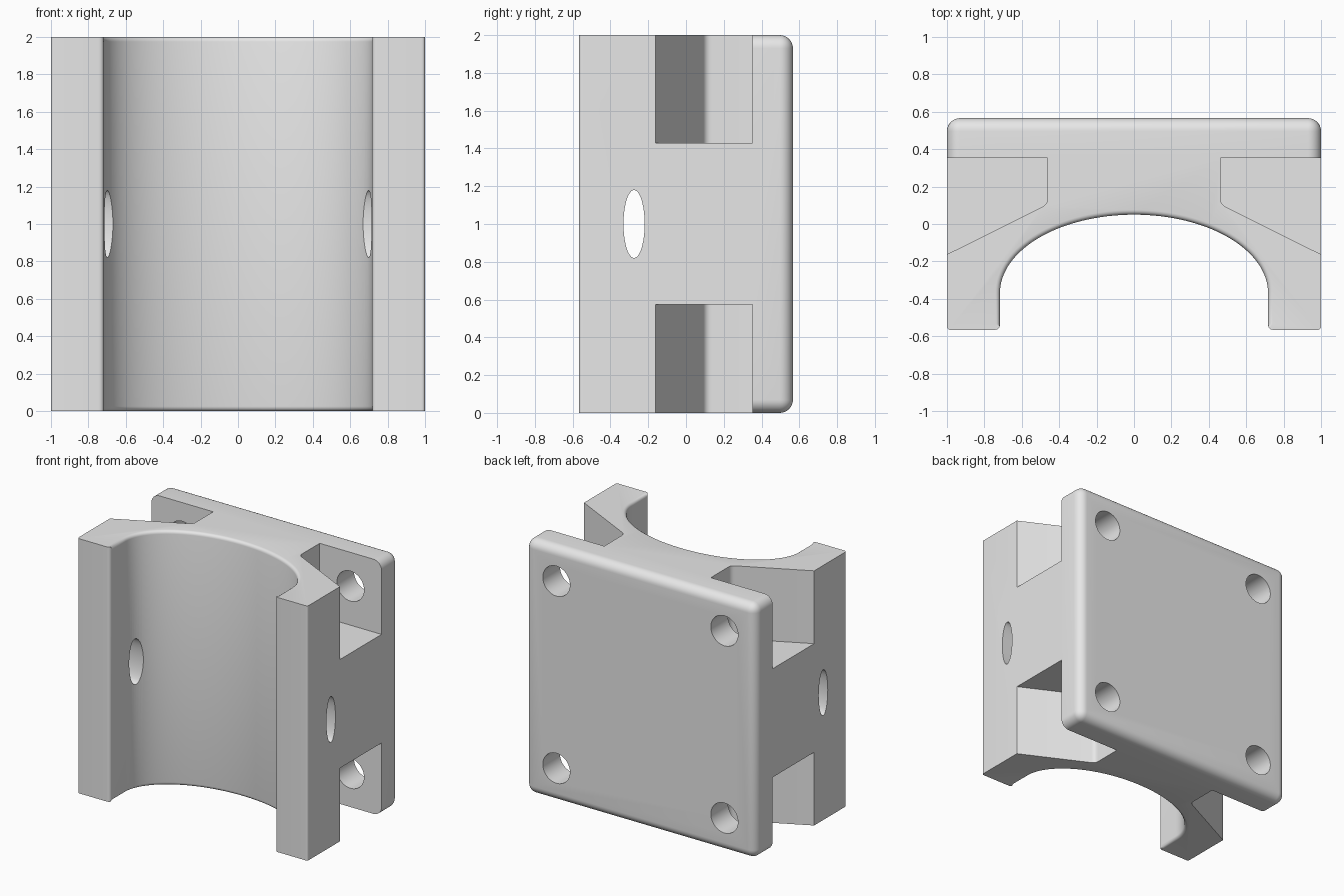
import bpy, bmesh, math
from mathutils import Vector, Matrix

cube = bpy.data.objects.get("Cube")
if cube:
    bpy.data.objects.remove(cube, do_unlink=True)

HALF_DEPTH = 0.566
HEIGHT = 2.0

grey = bpy.data.materials.new("light_grey")
grey.use_nodes = True
grey.diffuse_color = (0.8, 0.8, 0.8, 1)
grey.node_tree.nodes["Principled BSDF"].inputs["Base Color"].default_value = (0.8, 0.8, 0.8, 1)


def make_object(name, bm):
    bmesh.ops.recalc_face_normals(bm, faces=bm.faces[:])
    mesh = bpy.data.meshes.new(name)
    bm.to_mesh(mesh)
    bm.free()
    mesh.materials.append(grey)
    obj = bpy.data.objects.new(name, mesh)
    bpy.context.collection.objects.link(obj)
    return obj


def prism(points, z0, z1):
    """Extrude a closed xy profile from z0 to z1."""
    bm = bmesh.new()
    face = bm.faces.new([bm.verts.new((x, y, z0)) for x, y in points])
    geom = bmesh.ops.extrude_face_region(bm, geom=[face])["geom"]
    top = [v for v in geom if isinstance(v, bmesh.types.BMVert)]
    bmesh.ops.translate(bm, verts=top, vec=(0, 0, z1 - z0))
    return bm


def rounded(before, corner, after, r, steps=6):
    """Arc-like points replacing a profile corner."""
    c = Vector(corner)
    a = c + (Vector(before) - c).normalized() * r
    b = c + (Vector(after) - c).normalized() * r
    return [tuple(a * (1 - t) ** 2 + c * 2 * t * (1 - t) + b * t * t)
            for t in (i / steps for i in range(steps + 1))]


def cylinder(name, matrix):
    bm = bmesh.new()
    bmesh.ops.create_cone(bm, cap_ends=True, segments=48, radius1=1, radius2=1,
                          depth=1, matrix=matrix)
    return make_object(name, bm)


def cut(target, cutter):
    cutter.hide_render = True
    mod = target.modifiers.new("cut", 'BOOLEAN')
    mod.operation = 'DIFFERENCE'
    mod.solver = 'EXACT'
    mod.object = cutter
    bpy.context.view_layer.objects.active = target
    bpy.ops.object.modifier_apply(modifier=mod.name)
    bpy.data.objects.remove(cutter, do_unlink=True)


# Saddle profile: half outline mirrored about x = 0
RX, RY, ARC_Y = 0.717, 0.42, -0.37
SEG = 32
arc = [(RX * math.cos(a), ARC_Y + RY * math.sin(a))
       for a in (math.pi / 2 * (1 - i / SEG) for i in range(SEG + 1))]
inner, outer, back = (RX, -HALF_DEPTH), (1, -HALF_DEPTH), (1, HALF_DEPTH)
half = arc + rounded(arc[-1], inner, outer, 0.03) + rounded(inner, outer, back, 0.02) + [back]
profile = half + [(-x, y) for x, y in reversed(half[1:])]
bm = prism(profile, 0, HEIGHT)

# Soft rim at both ends of the cradle
rim = [e for e in bm.edges
       if abs(e.verts[0].co.z - e.verts[1].co.z) < 0.001
       and all(abs(v.co.x) < RX + 0.001 and v.co.y < 0.1 for v in e.verts)]
bmesh.ops.bevel(bm, geom=rim, offset=0.025, segments=4, profile=0.5, affect='EDGES')
body = make_object("saddle_bracket", bm)

# Four corner pockets behind the arms
for side in (-1, 1):
    for z0, z1 in ((-0.1, 0.575), (1.428, 2.1)):
        a, b, c, d = (1.2, 0.353), (0.463, 0.353), (0.463, 0.105), (1.2, -0.262)
        pts = [a, b] + rounded(b, c, d, 0.03) + [d]
        cut(body, make_object("pocket_cutter", prism([(side * x, y) for x, y in pts], z0, z1)))

# Rounded corners on the mounting plate
bm = bmesh.new()
bm.from_mesh(body.data)
corners = [e for e in bm.edges
           if all(abs(v.co.x) > 0.999 and abs(v.co.z - 1) > 0.999 and v.co.y > 0.34
                  for v in e.verts)]
bmesh.ops.bevel(bm, geom=corners, offset=0.07, segments=8, profile=0.5, affect='EDGES')
bm.to_mesh(body.data)
bm.free()

# Screw holes through the plate
for x in (-0.73, 0.73):
    for z in (0.265, 1.735):
        cut(body, cylinder("screw_hole_cutter",
                           Matrix.Translation((x, 0.46, z))
                           @ Matrix.Rotation(math.pi / 2, 4, 'X')
                           @ Matrix.Diagonal((0.118, 0.118, 0.4, 1))))

# Oval cross hole through both arms
cut(body, cylinder("cross_hole_cutter",
                   Matrix.Translation((0, -0.275, 1))
                   @ Matrix.Rotation(math.pi / 2, 4, 'Y')
                   @ Matrix.Diagonal((0.18, 0.056, 2.4, 1))))

# Smooth curved walls, keep hard edges
for o in bpy.context.selected_objects:
    o.select_set(False)
body.select_set(True)
bpy.context.view_layer.objects.active = body
bpy.ops.object.shade_smooth_by_angle(angle=math.radians(30))
